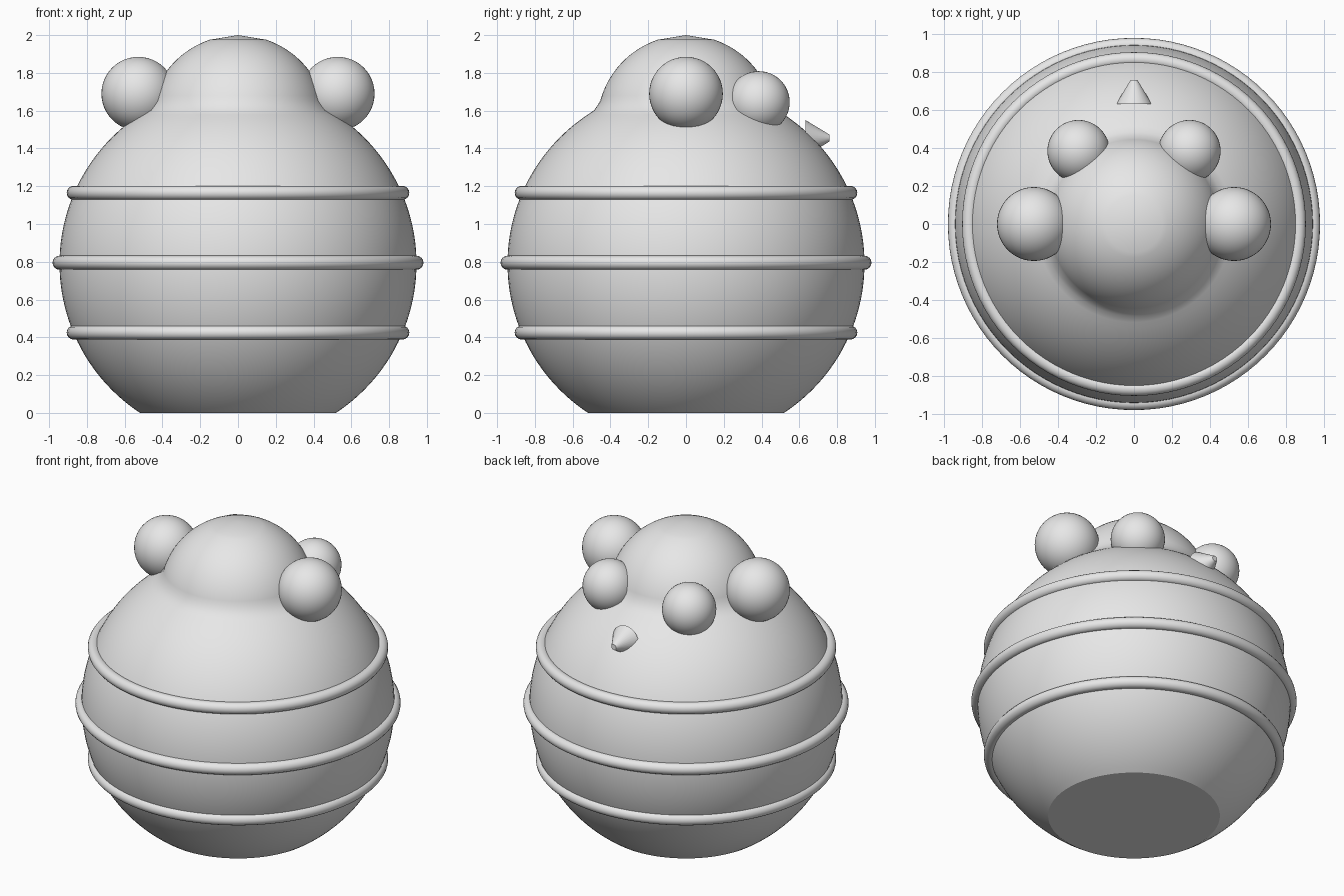
import bpy
import bmesh
from math import atan2, cos, sin, sqrt, pi, radians

cube = bpy.data.objects.get("Cube")
if cube:
    bpy.data.objects.remove(cube, do_unlink=True)

# Single clay grey material
GREY = (0.8, 0.8, 0.8, 1.0)
clay = bpy.data.materials.new("clay_grey")
clay.use_nodes = True
clay.diffuse_color = GREY
clay.node_tree.nodes["Principled BSDF"].inputs["Base Color"].default_value = GREY


def finish(obj, name):
    """Name the part, give it the material and smooth its soft edges."""
    obj.name = obj.data.name = name
    obj.data.materials.clear()
    obj.data.materials.append(clay)
    bpy.ops.object.select_all(action="DESELECT")
    obj.select_set(True)
    bpy.context.view_layer.objects.active = obj
    bpy.ops.object.shade_smooth_by_angle(angle=radians(28))
    return obj


def lathe(name, profile, steps=96):
    """Spin an (r, z) profile around the vertical axis."""
    bm = bmesh.new()
    verts = [bm.verts.new((r, 0, z)) for r, z in profile]
    edges = [bm.edges.new(pair) for pair in zip(verts, verts[1:])]
    bmesh.ops.spin(bm, geom=verts + edges, cent=(0, 0, 0), axis=(0, 0, 1),
                   angle=2 * pi, steps=steps)
    bmesh.ops.remove_doubles(bm, verts=bm.verts, dist=0.0005)
    bmesh.ops.recalc_face_normals(bm, faces=bm.faces)
    mesh = bpy.data.meshes.new(name)
    bm.to_mesh(mesh)
    bm.free()
    obj = bpy.data.objects.new(name, mesh)
    bpy.context.collection.objects.link(obj)
    return finish(obj, name)


def arc(radius, centre_z, start, end, count):
    """Points of a circle on the axis, between two elevations."""
    angles = [start + (end - start) * i / count for i in range(count + 1)]
    return [(radius * cos(a), centre_z + radius * sin(a)) for a in angles]


def ball(name, location, radius):
    bpy.ops.mesh.primitive_uv_sphere_add(segments=48, ring_count=24,
                                         radius=radius, location=location)
    return finish(bpy.context.object, name)


# Body with flat base, flowing into the domed head
BODY_R, BODY_Z = 0.945, 0.79
HEAD_R, HEAD_Z = 0.47, 1.53
base_r = sqrt(BODY_R ** 2 - BODY_Z ** 2)
shoulder_z = 1.58 - BODY_Z
shoulder_r = sqrt(BODY_R ** 2 - shoulder_z ** 2)
profile = [(0, 0)]
profile += arc(BODY_R, BODY_Z, atan2(-BODY_Z, base_r),
               atan2(shoulder_z, shoulder_r), 48)
profile += [(0.485, 1.603), (0.468, 1.63)]
profile += arc(HEAD_R, HEAD_Z, radians(15), radians(71.4), 16)
profile += [(0, 2.0)]
lathe("body_and_head", profile)

# Three bands around the body
for label, z, radius in (("lower", 0.425, 0.87), ("middle", 0.795, 0.945),
                         ("upper", 1.165, 0.87)):
    bpy.ops.mesh.primitive_torus_add(location=(0, 0, z), major_radius=radius,
                                     minor_radius=0.037, major_segments=96,
                                     minor_segments=16)
    finish(bpy.context.object, label + "_band")

# Ears and eyes, mirrored left and right
for side, sx in (("left", 1), ("right", -1)):
    ball(side + "_ear", (sx * 0.528, 0, 1.69), 0.195)
    ball(side + "_eye", (sx * 0.293, 0.385, 1.645), 0.164)

# Blunt cone nose
bpy.ops.mesh.primitive_cone_add(vertices=32, radius1=0.095, radius2=0.018,
                                depth=0.127, location=(0, 0.6965, 1.455),
                                rotation=(radians(-90), 0, 0))
finish(bpy.context.object, "nose")
